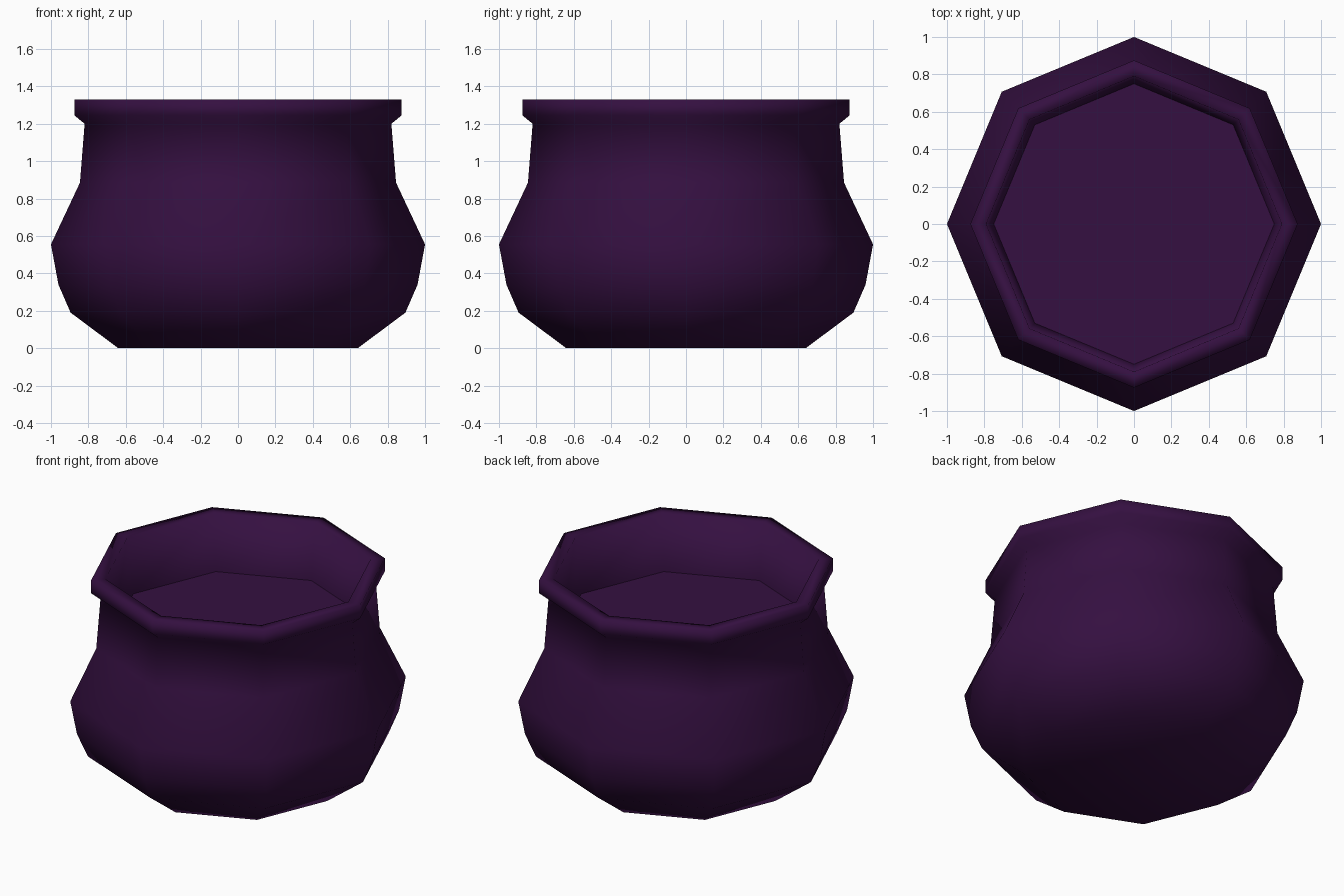
import bpy, bmesh
from math import cos, sin, tau

SIDES = 8

cube = bpy.data.objects.get("Cube")
if cube:
    bpy.data.objects.remove(cube, do_unlink=True)


def flat_material(name, color):
    mat = bpy.data.materials.new(name)
    mat.use_nodes = True
    mat.diffuse_color = color
    bsdf = mat.node_tree.nodes["Principled BSDF"]
    bsdf.inputs["Base Color"].default_value = color
    return mat


def lathe(name, profile, mat, smooth, cap_bottom=False):
    """Turn a (radius, height) profile around z; optionally close its first ring."""
    bm = bmesh.new()
    rings = [[bm.verts.new((r * cos(tau * i / SIDES), r * sin(tau * i / SIDES), z))
              for i in range(SIDES)] for r, z in profile]
    for low, high in zip(rings, rings[1:]):
        for i in range(SIDES):
            j = (i + 1) % SIDES
            bm.faces.new((low[i], low[j], high[j], high[i]))
    if cap_bottom:
        bm.faces.new(rings[0][::-1])
    if len(rings) == 1:
        bm.faces.new(rings[0])
    for face in bm.faces:
        face.smooth = smooth
    mesh = bpy.data.meshes.new(name)
    bm.to_mesh(mesh)
    bm.free()
    mesh.materials.append(mat)
    obj = bpy.data.objects.new(name, mesh)
    bpy.context.collection.objects.link(obj)
    return obj


purple = flat_material("dark purple", (0.035, 0.005, 0.052, 1))

# Pot shell: belly, neck, rolled rim and inner wall
lathe("pot_body", [
    (0.64, 0), (0.895, 0.19), (0.96, 0.34), (1, 0.555), (0.845, 0.885),
    (0.82, 1.2), (0.875, 1.245), (0.875, 1.33), (0.79, 1.33), (0.75, 0.97),
], purple, smooth=True, cap_bottom=True)

# Flat surface of the contents inside the pot
lathe("pot_contents", [(0.75, 0.97)], purple, smooth=False)
